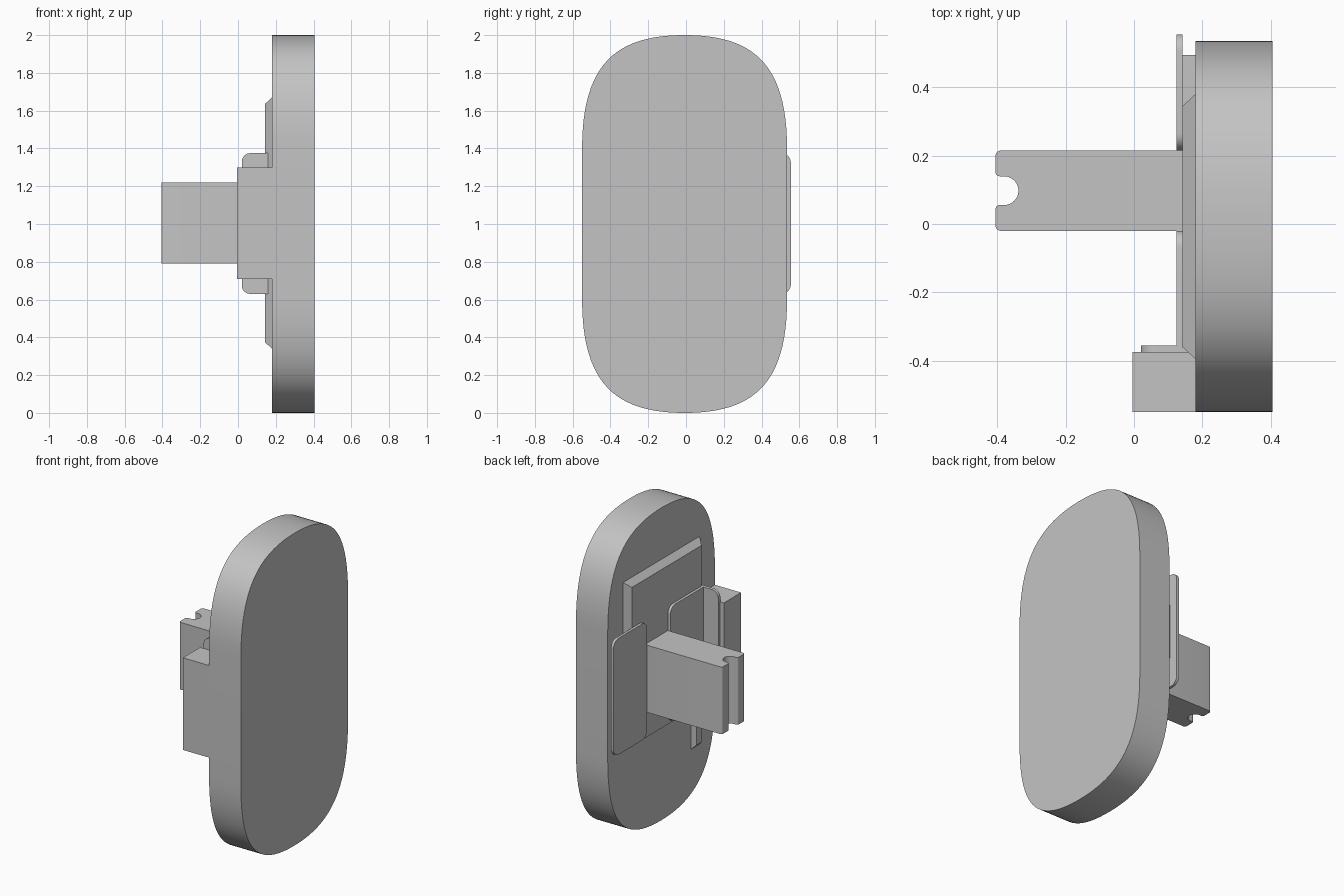
import bpy, bmesh, math
from mathutils import Vector

cube = bpy.data.objects.get("Cube")
if cube:
    bpy.data.objects.remove(cube)

grey = bpy.data.materials.new("light_grey")
grey.use_nodes = True
colour = (0.55, 0.55, 0.55, 1)
grey.diffuse_color = colour
grey.node_tree.nodes["Principled BSDF"].inputs["Base Color"].default_value = colour


def loft(name, start, end, smooth=False):
    """Solid between two matching 3D outlines."""
    bm = bmesh.new()
    a = [bm.verts.new(p) for p in start]
    b = [bm.verts.new(p) for p in end]
    bm.faces.new(a)
    bm.faces.new(b)
    for i in range(len(a)):
        j = (i + 1) % len(a)
        bm.faces.new((a[i], a[j], b[j], b[i]))
    bmesh.ops.recalc_face_normals(bm, faces=bm.faces)
    mesh = bpy.data.meshes.new(name)
    bm.to_mesh(mesh)
    bm.free()
    mesh.materials.append(grey)
    obj = bpy.data.objects.new(name, mesh)
    bpy.context.collection.objects.link(obj)
    if smooth:
        bpy.ops.object.select_all(action='DESELECT')
        obj.select_set(True)
        bpy.context.view_layer.objects.active = obj
        bpy.ops.object.shade_smooth_by_angle(angle=math.radians(30))
    return obj


def prism(name, outline, axis, low, high, smooth=False):
    """Extrude a 2D outline along an axis (remaining axes in x, y, z order)."""
    def place(p, d):
        v = list(p)
        v.insert(axis, d)
        return v
    return loft(name, [place(p, low) for p in outline],
                [place(p, high) for p in outline], smooth)


def arc(u, v, r, start, end, steps=8):
    angles = [math.radians(start + (end - start) * i / steps) for i in range(steps + 1)]
    return [(u + r * math.cos(t), v + r * math.sin(t)) for t in angles]


def rounded(u0, u1, v0, v1, left, right):
    """Rectangle with its left and right corner radii set separately."""
    pts = []
    for u, v, r, s in ((u1, v1, right, 0), (u0, v1, left, 90),
                       (u0, v0, left, 180), (u1, v0, right, 270)):
        cu = u - r if u == u1 else u + r
        cv = v - r if v == v1 else v + r
        pts += arc(cu, cv, r, s, s + 90) if r else [(u, v)]
    return pts


def box(name, x, y, z):
    return prism(name, rounded(*x, *y, 0, 0), 2, *z)


# Main panel: soft rounded outline made from a mirrored corner curve
ctrl = [Vector(p) for p in ((0.5425, 0.4), (0.5425, 0.85), (0.36, 1), (0, 1))]
corner = []
for i in range(25):
    t = i / 24
    weights = ((1 - t) ** 3, 3 * t * (1 - t) ** 2, 3 * t * t * (1 - t), t ** 3)
    corner.append(sum((p * w for p, w in zip(ctrl, weights)), Vector((0, 0))))
half = corner + [Vector((-p.x, p.y)) for p in corner[-2::-1]]
outline = half + [-p for p in half[:]]
outline = [p for i, p in enumerate(outline) if (p - outline[i - 1]).length > 1e-5]
prism("panel", [(p.x - 0.0075, p.y + 1) for p in outline], 0, 0.18, 0.405, True)

# Chamfered backing pad with a leg running down one side
pad_base = [(-0.395, 0.34), (-0.31, 0.34), (-0.31, 0.62),
            (0.38, 0.62), (0.38, 1.67), (-0.395, 1.67)]
pad_top = [(-0.36, 0.375), (-0.31, 0.375), (-0.31, 0.62),
           (0.345, 0.62), (0.345, 1.635), (-0.36, 1.635)]
loft("backing_pad", [(0.18, *p) for p in pad_base], [(0.142, *p) for p in pad_top])

# Stem with a round notch and softened lips at its end
mid, end = 0.0975, -0.405
upper = arc(-0.38, mid, 0.042, 0, 90)
upper += arc(end + 0.012, mid + 0.054, 0.012, 270, 180, 4)
upper += arc(end + 0.015, mid + 0.1025, 0.015, 180, 90, 4)
upper.append((0.142, mid + 0.1175))
lower = [(x, 2 * mid - y) for x, y in upper[:0:-1]]
prism("stem", upper + lower, 2, 0.79, 1.22, True)

# Rounded spring plates either side of the stem
z_range = (0.63, 1.375)
prism("left_plate", rounded(0.215, 0.555, *z_range, 0.05, 0.05), 0, 0.125, 0.142, True)
prism("right_plate", rounded(-0.375, -0.02, *z_range, 0, 0.05), 0, 0.125, 0.142, True)
prism("folded_plate", rounded(0.02, 0.17, *z_range, 0.045, 0), 1, -0.376, -0.355, True)

# Blocks that join the plates to the panel
box("side_block", (-0.005, 0.182), (-0.55, -0.375), (0.71, 1.30))
box("spacer", (0.14, 0.182), (0.3, 0.495), (0.825, 1.175))
